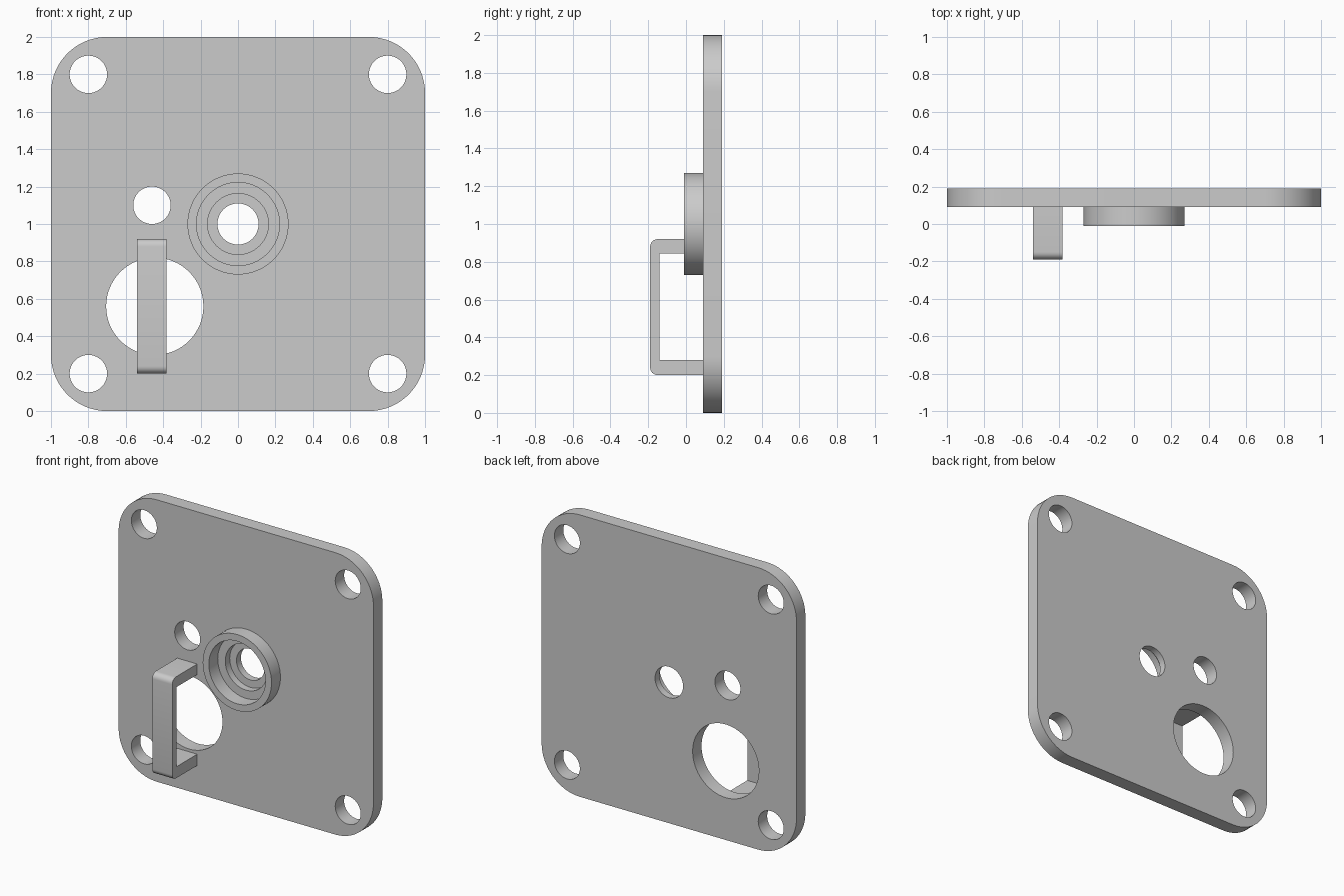
import bpy, bmesh, math

if "Cube" in bpy.data.objects:
    bpy.data.objects.remove(bpy.data.objects["Cube"])

grey = bpy.data.materials.new("plain_grey")
grey.diffuse_color = (0.6, 0.6, 0.6, 1)
grey.use_nodes = True
grey.node_tree.nodes["Principled BSDF"].inputs["Base Color"].default_value = grey.diffuse_color


def arc(cx, cz, r, a0, a1, n):
    """Points along an arc in the x-z plane, angles in degrees."""
    return [(cx + r * math.cos(math.radians(a0 + (a1 - a0) * i / n)),
             cz + r * math.sin(math.radians(a0 + (a1 - a0) * i / n))) for i in range(n + 1)]


def prism(name, points, axis, lo, hi):
    """Extrude a closed profile along x (profile y, z) or y (profile x, z)."""
    bm = bmesh.new()
    place = (lambda p, d: (d, p[0], p[1])) if axis == "x" else (lambda p, d: (p[0], d, p[1]))
    face = bm.faces.new([bm.verts.new(place(p, lo)) for p in points])
    ext = bmesh.ops.extrude_face_region(bm, geom=[face])
    for v in ext["geom"]:
        if isinstance(v, bmesh.types.BMVert):
            v.co["xyz".index(axis)] = hi
    bmesh.ops.recalc_face_normals(bm, faces=bm.faces)
    mesh = bpy.data.meshes.new(name)
    bm.to_mesh(mesh)
    bm.free()
    mesh.materials.append(grey)
    ob = bpy.data.objects.new(name, mesh)
    bpy.context.collection.objects.link(ob)
    return ob


def disc(name, x, z, r, lo, hi):
    return prism(name, arc(x, z, r, 0, 360, 64)[:-1], "y", lo, hi)


def cut(target, cutter):
    mod = target.modifiers.new("cut", "BOOLEAN")
    mod.operation, mod.solver, mod.object = "DIFFERENCE", "EXACT", cutter
    bpy.context.view_layer.objects.active = target
    bpy.ops.object.modifier_apply(modifier=mod.name)
    bpy.data.objects.remove(cutter)


def smooth(ob):
    bpy.ops.object.select_all(action="DESELECT")
    ob.select_set(True)
    bpy.context.view_layer.objects.active = ob
    bpy.ops.object.shade_smooth_by_angle(angle=math.radians(30))


FRONT, BACK = 0.09, 0.19

# Rounded square plate
outline = []
for cx, cz, a in ((0.7, 1.7, 0), (-0.7, 1.7, 90), (-0.7, 0.3, 180), (0.7, 0.3, 270)):
    outline += arc(cx, cz, 0.3, a, a + 90, 16)
plate = prism("plate", outline, "y", FRONT, BACK)

# Corner mounting holes, small hole, large hole, centre bore
holes = [(x, z, 0.1) for x in (-0.8, 0.8) for z in (0.2, 1.8)]
holes += [(-0.46, 1.1, 0.1), (-0.445, 0.56, 0.26), (0, 1, 0.11)]
for x, z, r in holes:
    cut(plate, disc("hole_cutter", x, z, r, FRONT - 0.1, BACK + 0.1))

# Stepped recess around the centre bore
cut(plate, disc("recess_cutter", 0, 1, 0.163, FRONT - 0.1, 0.14))

# Raised collar on the front
collar = disc("collar", 0, 1, 0.27, -0.01, FRONT)
cut(collar, disc("collar_cutter", 0, 1, 0.222, -0.1, FRONT + 0.1))

# C-shaped bracket with rounded outer corners
profile = [(FRONT, 0.2)] + arc(-0.15, 0.24, 0.04, 270, 180, 6)
profile += arc(-0.15, 0.88, 0.04, 180, 90, 6) + [(FRONT, 0.92)]
profile += [(FRONT, 0.845), (-0.14, 0.845), (-0.14, 0.28), (FRONT, 0.28)]
bracket = prism("bracket", profile, "x", -0.54, -0.383)

for part in (plate, collar, bracket):
    smooth(part)
